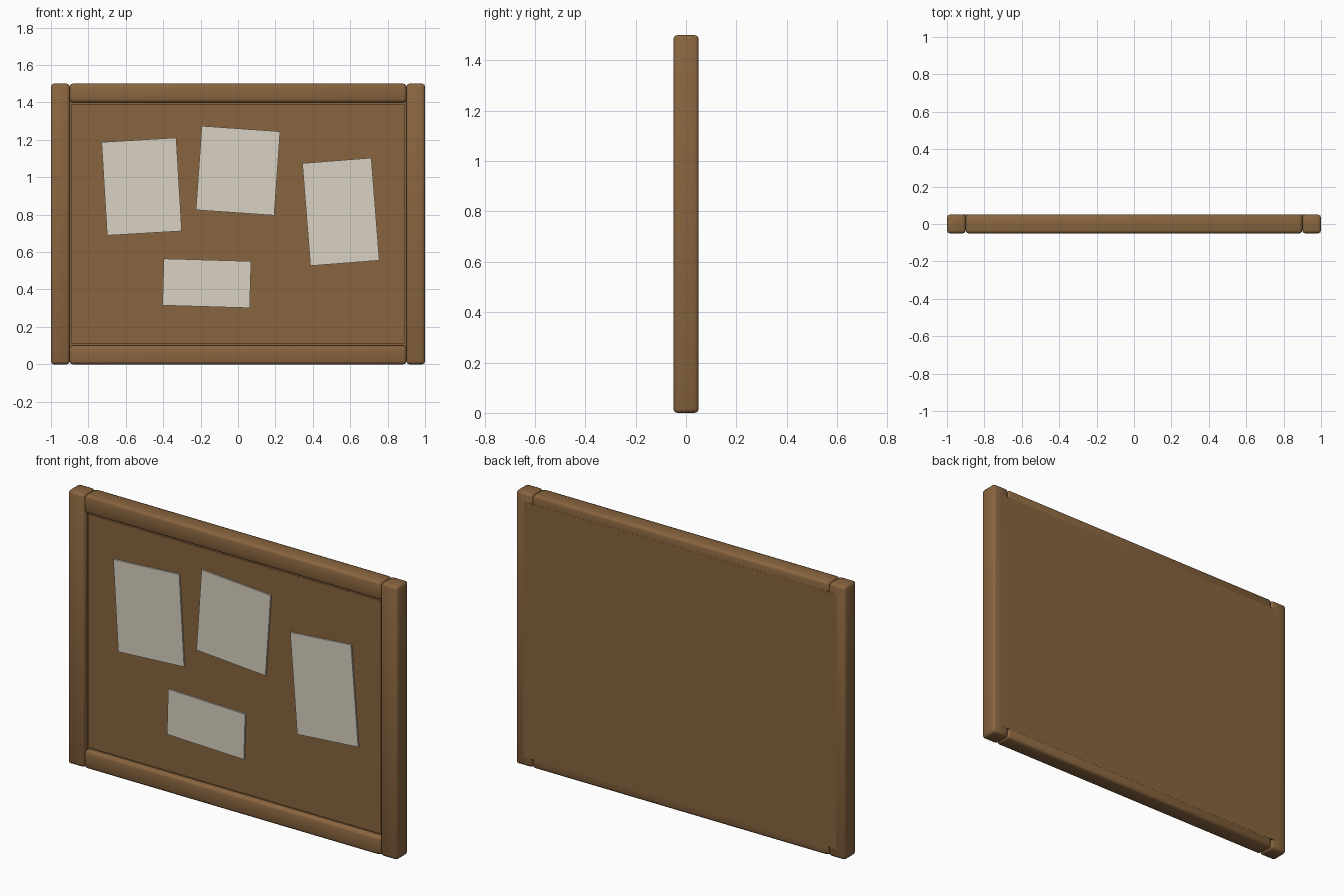
import bpy, math

if "Cube" in bpy.data.objects:
    bpy.data.objects.remove(bpy.data.objects["Cube"])


def material(name, color):
    m = bpy.data.materials.new(name)
    m.diffuse_color = (*color, 1)
    m.use_nodes = True
    m.node_tree.nodes["Principled BSDF"].inputs["Base Color"].default_value = m.diffuse_color
    return m


wood = material("brown wood", (0.25, 0.13, 0.05))
paper = material("pale paper", (0.70, 0.64, 0.54))


def box(name, x, y, z, mat, bevel=0.0, turn=0.0):
    """Box from (min, max) ranges, optionally rounded and turned in the board plane."""
    size = [b - a for a, b in (x, y, z)]
    bpy.ops.mesh.primitive_cube_add(size=1, location=[(a + b) / 2 for a, b in (x, y, z)])
    ob = bpy.context.object
    ob.name = name
    ob.scale = size
    bpy.ops.object.transform_apply(location=False, rotation=False, scale=True)
    ob.rotation_euler.y = -math.radians(turn)
    ob.data.materials.append(mat)
    if bevel:
        mod = ob.modifiers.new("rounded edges", 'BEVEL')
        mod.width = bevel
        mod.segments = 2
        bpy.ops.object.modifier_apply(modifier=mod.name)
        bpy.ops.object.shade_smooth_by_angle(angle=math.radians(50))
    return ob


depth = (-0.05, 0.05)

# Frame: two upright posts and two rails between them
box("left_post", (-1, -0.9), depth, (0, 1.5), wood, 0.015)
box("right_post", (0.9, 1), depth, (0, 1.5), wood, 0.015)
box("bottom_rail", (-0.9, 0.9), depth, (0, 0.1), wood, 0.015)
box("top_rail", (-0.9, 0.9), depth, (1.4, 1.5), wood, 0.015)

# Backing board let into the frame, flush at the back, and the pin board in front
box("backing_board", (-0.95, 0.95), (-0.02, 0.0505), (0.05, 1.45), wood)
box("pin_board", (-0.89, 0.89), (-0.03, 0.0), (0.11, 1.39), wood)

# Notices: centre x, centre z, width, height, tilt in degrees
notices = [(-0.515, 0.95, 0.40, 0.50, 3.4),
           (0.0, 1.035, 0.42, 0.45, -4.0),
           (0.55, 0.815, 0.37, 0.55, 4.5),
           (-0.167, 0.433, 0.467, 0.25, -1.7)]
for i, (cx, cz, w, h, tilt) in enumerate(notices, 1):
    box(f"notice_{i}", (cx - w / 2, cx + w / 2), (-0.039, -0.0295),
        (cz - h / 2, cz + h / 2), paper, turn=tilt)
